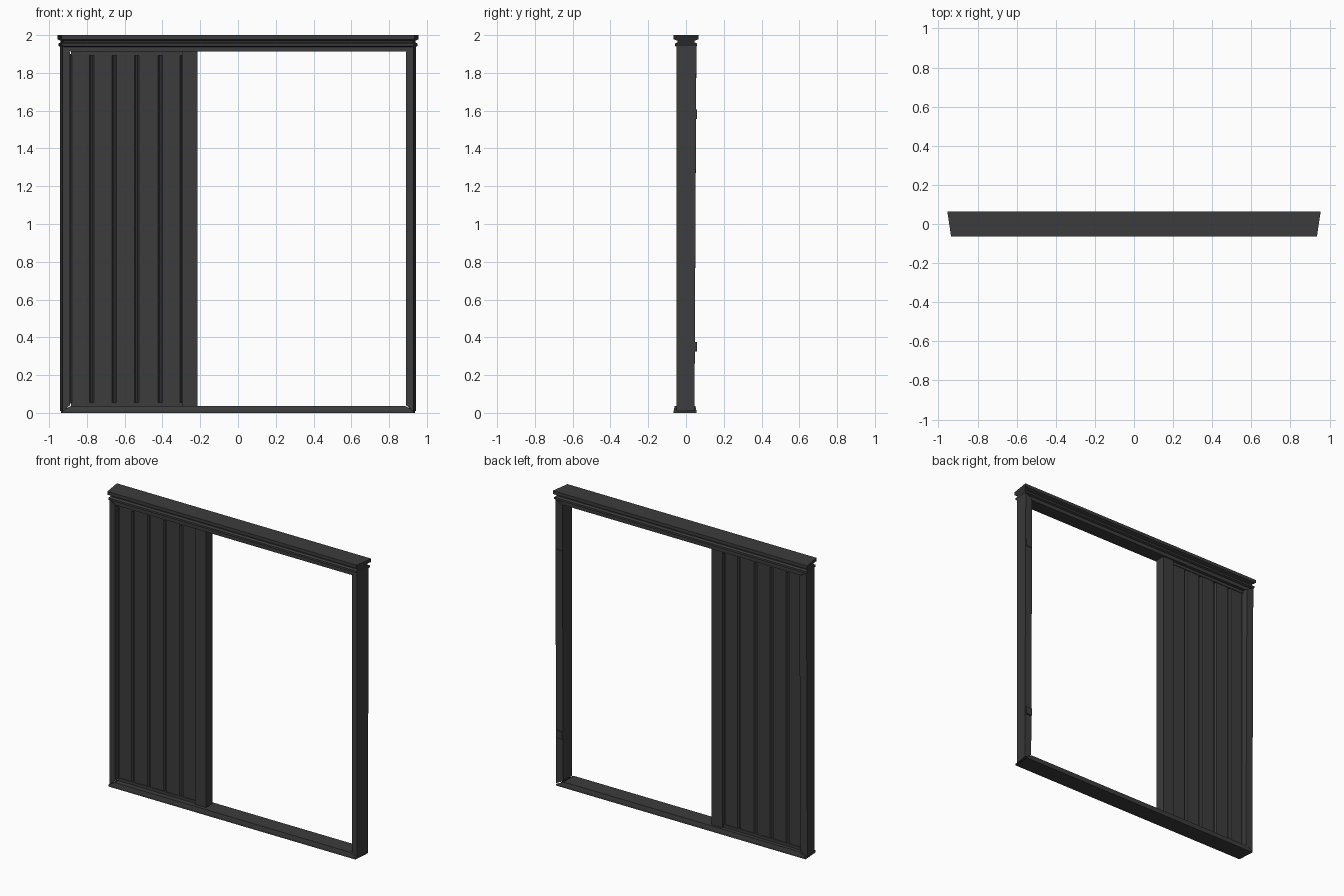
import bpy, bmesh

cube = bpy.data.objects.get("Cube")
if cube:
    bpy.data.objects.remove(cube, do_unlink=True)

charcoal = bpy.data.materials.new("charcoal paint")
charcoal.use_nodes = True
COLOUR = (0.045, 0.045, 0.045, 1)
charcoal.diffuse_color = COLOUR
charcoal.node_tree.nodes["Principled BSDF"].inputs["Base Color"].default_value = COLOUR


def loft(name, rings):
    """Closed solid skinned through rings of equal point count."""
    bm = bmesh.new()
    loops = [[bm.verts.new(p) for p in ring] for ring in rings]
    n = len(loops[0])
    for a, b in zip(loops, loops[1:]):
        for i in range(n):
            j = (i + 1) % n
            bm.faces.new((a[i], a[j], b[j], b[i]))
    bm.faces.new(loops[0])
    bm.faces.new(loops[-1])
    bmesh.ops.recalc_face_normals(bm, faces=bm.faces)
    mesh = bpy.data.meshes.new(name)
    bm.to_mesh(mesh)
    bm.free()
    mesh.materials.append(charcoal)
    obj = bpy.data.objects.new(name, mesh)
    bpy.context.collection.objects.link(obj)
    return obj


def box(name, x0, x1, y0, y1, z0, z1):
    return loft(name, [[(x0, y0, z), (x1, y0, z), (x1, y1, z), (x0, y1, z)]
                       for z in (z0, z1)])


def beam(name, profile, end):
    """Profile of (y, z) points run along x, each point ending at +-end(y, z)."""
    return loft(name, [[(s * end(y, z), y, z) for y, z in profile] for s in (-1, 1)])


# Header: moulded on both faces, splayed ends, mitred underside
steps = [(0.045, 1.912), (0.045, 1.937), (0.058, 1.942), (0.058, 1.955),
         (0.045, 1.962), (0.045, 1.97), (0.065, 1.978), (0.065, 2.0)]
half_depth = {z: h for h, z in steps}


def header_end(y, z):
    if z < 1.92:
        return 0.885
    return 0.945 + 0.15 * y - 0.6 * (0.065 - half_depth[z])


beam("header", [(-h, z) for h, z in steps] + [(h, z) for h, z in reversed(steps)],
     header_end)

# Sill: mitred towards the posts
beam("sill", [(-0.065, 0), (-0.065, 0.012), (-0.06, 0.036),
              (0.05, 0.036), (0.055, 0.012), (0.055, 0)],
     lambda y, z: 0.885 if z > 0.03 else 0.928 + 0.15 * max(y, 0))

# Posts: outer face splayed towards the back, mitred top and bottom
for side, label in ((1, "left"), (-1, "right")):
    rings = []
    for z_out, z_in, back in ((0.01, 0.04, 0.045), (1.942, 1.914, 0.055)):
        rings.append([(side * 0.89, -0.05, z_in), (side * 0.928, -0.05, z_out),
                      (side * 0.943, back, z_out), (side * 0.89, back, z_in)])
    loft(label + "_post", rings)

# Catch plates on the back of the open-side post
for z, label in ((0.35, "lower"), (1.58, "upper")):
    box(label + "_catch", 0.892, 0.938, 0.03, 0.057, z - 0.025, z + 0.025)

# Boarded panel: chamfered planks on a thin core, so V grooves show both sides
BOTTOM, TOP = 0.05, 1.9
box("panel_core", -0.892, -0.29, -0.008, 0.008, BOTTOM, TOP)
seams = [-0.892, -0.775, -0.655, -0.535, -0.412, -0.295]
for i, (x0, x1) in enumerate(zip(seams, seams[1:])):
    outline = [(x0 + 0.012, -0.02), (x1 - 0.012, -0.02), (x1 - 0.004, -0.008),
               (x1 - 0.004, 0.008), (x1 - 0.012, 0.02), (x0 + 0.012, 0.02),
               (x0 + 0.004, 0.008), (x0 + 0.004, -0.008)]
    loft(f"plank_{i + 1}", [[(x, y, z) for x, y in outline] for z in (BOTTOM, TOP)])

# Thick closing stile and the rails at the panel ends
box("panel_stile", -0.297, -0.215, -0.035, 0.035, 0.036, 1.912)
box("panel_bottom_rail", -0.885, -0.29, -0.024, 0.024, 0.036, 0.055)
box("panel_top_rail", -0.885, -0.29, -0.024, 0.024, 1.893, 1.912)
